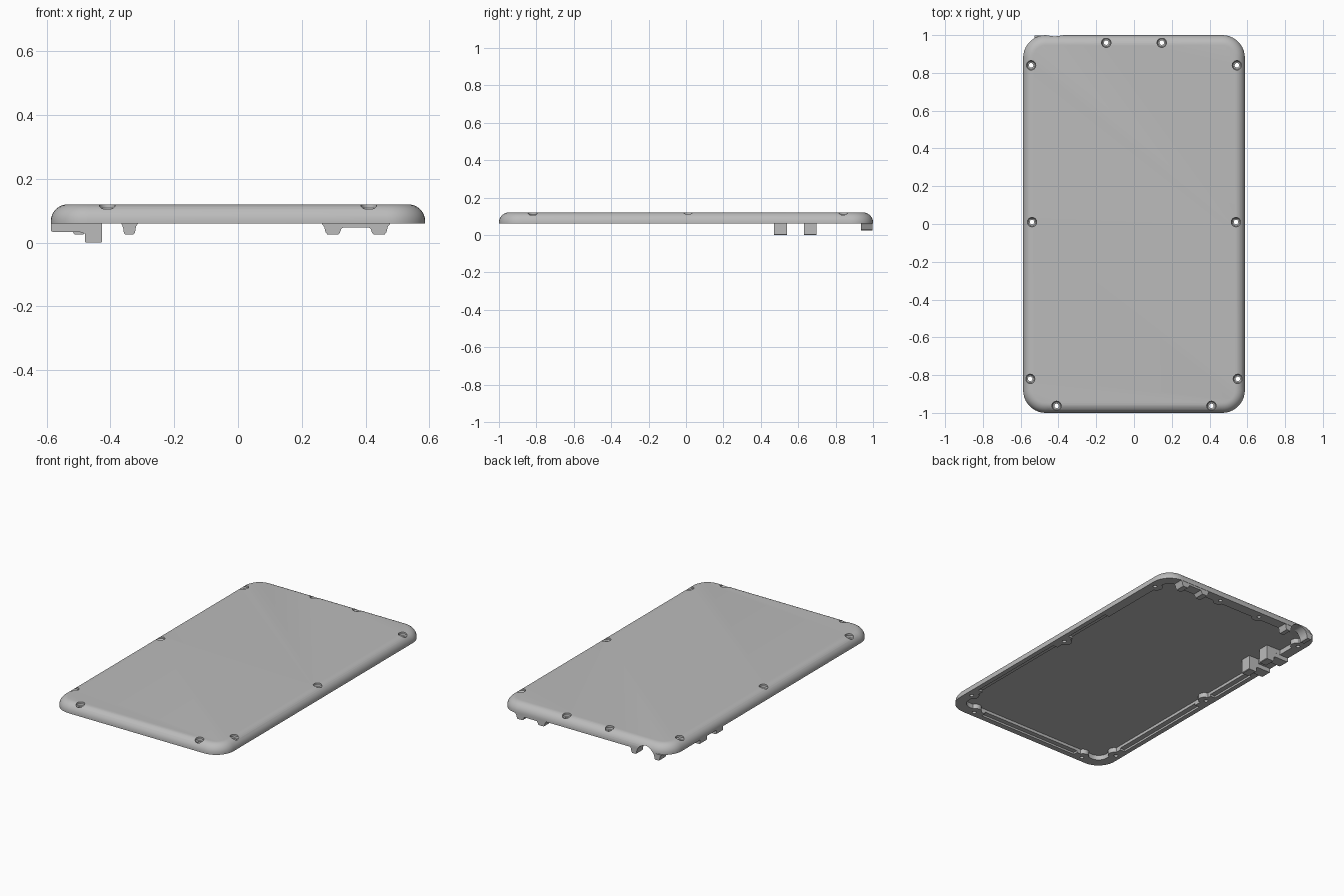
import bpy, bmesh, math

if "Cube" in bpy.data.objects:
    bpy.data.objects.remove(bpy.data.objects["Cube"], do_unlink=True)

grey = bpy.data.materials.new("plain grey")
grey.use_nodes = True
grey.diffuse_color = (0.5, 0.5, 0.5, 1)
grey.node_tree.nodes["Principled BSDF"].inputs["Base Color"].default_value = (0.5, 0.5, 0.5, 1)

HALF_X, HALF_Y, RIM, TOP, CEILING = 0.587, 1.0, 0.06, 0.12, 0.09


def finish(name, bm):
    bmesh.ops.recalc_face_normals(bm, faces=bm.faces)
    mesh = bpy.data.meshes.new(name)
    bm.to_mesh(mesh)
    bm.free()
    obj = bpy.data.objects.new(name, mesh)
    bpy.context.collection.objects.link(obj)
    mesh.materials.append(grey)
    return obj


def rounded_rect(hx, hy, r, steps=10):
    pts = []
    for i, (sx, sy) in enumerate([(1, 1), (-1, 1), (-1, -1), (1, -1)]):
        for k in range(steps + 1):
            a = math.pi / 2 * (i + k / steps)
            pts.append((sx * (hx - r) + r * math.cos(a), sy * (hy - r) + r * math.sin(a)))
    return pts


def loft(bm, rings):
    """Skin closed rings of 3D points and cap both ends."""
    loops = [[bm.verts.new(p) for p in ring] for ring in rings]
    n = len(loops[0])
    for a, b in zip(loops, loops[1:]):
        for i in range(n):
            bm.faces.new((a[i], a[(i + 1) % n], b[(i + 1) % n], b[i]))
    bm.faces.new(loops[0][::-1])
    bm.faces.new(loops[-1])


def lathe(bm, x, y, profile, sides=24):
    """Stack of circles (radius, z) about an upright axis."""
    loft(bm, [[(x + r * math.cos(math.tau * i / sides), y + r * math.sin(math.tau * i / sides), z)
               for i in range(sides)] for r, z in profile])


def box(bm, x0, x1, y0, y1, z0, z1):
    ring = [(x0, y0), (x1, y0), (x1, y1), (x0, y1)]
    loft(bm, [[(x, y, z) for x, y in ring] for z in (z0, z1)])


def extrude_y(name, profile, y0, y1):
    bm = bmesh.new()
    loft(bm, [[(x, y, z) for x, z in profile] for y in (y0, y1)])
    return finish(name, bm)


def combine(target, tool, operation):
    mod = target.modifiers.new(operation.lower(), "BOOLEAN")
    mod.operation, mod.object, mod.solver = operation, tool, "EXACT"
    mod.use_self = True
    bpy.context.view_layer.objects.active = target
    bpy.ops.object.modifier_apply(modifier=mod.name)
    bpy.data.objects.remove(tool, do_unlink=True)


# Shell with a rounded upper edge
fillet = 0.053
bm = bmesh.new()
rings = [[(x, y, RIM) for x, y in rounded_rect(HALF_X, HALF_Y, 0.12)]]
for k in range(9):
    a = math.pi / 2 * k / 8
    inset = fillet * (1 - math.cos(a))
    z = TOP - fillet + fillet * math.sin(a)
    rings.append([(x, y, z) for x, y in rounded_rect(HALF_X - inset, HALF_Y - inset, 0.12 - inset)])
loft(bm, rings)
shell = finish("back_shell", bm)

# Hollow underside
bm = bmesh.new()
loft(bm, [[(x, y, z) for x, y in rounded_rect(0.525, 0.935, 0.06)] for z in (0.03, CEILING)])
combine(shell, finish("cavity_cutter", bm), "DIFFERENCE")

# Shallow steps in the rim between the screws
bm = bmesh.new()
for s in (-1, 1):
    for y0, y1 in ((-0.75, -0.07), (0.07, 0.4)):
        box(bm, *sorted((s * 0.515, s * 0.557)), y0, y1, 0.04, 0.072)
box(bm, -0.35, 0.35, -0.965, -0.925, 0.04, 0.072)
combine(shell, finish("rim_step_cutter", bm), "DIFFERENCE")

# Screw bosses, then stepped screw holes
screws = [(s * x, y) for s in (-1, 1)
          for x, y in ((0.545, 0.84), (0.54, 0.01), (0.55, -0.82), (0.147, 0.96), (0.41, -0.963))]
bm = bmesh.new()
for x, y in screws:
    inward = 0.012
    bx = x - math.copysign(inward, x) if abs(x) > 0.5 else x
    by = y - math.copysign(inward, y) if abs(y) > 0.9 else y
    lathe(bm, bx, by, [(0.036, RIM), (0.036, 0.1)])
combine(shell, finish("boss_tool", bm), "UNION")
bm = bmesh.new()
for x, y in screws:
    lathe(bm, x, y, [(0.012, 0.03), (0.012, 0.099), (0.02, 0.101), (0.025, 0.108), (0.025, 0.14)])
combine(shell, finish("screw_cutter", bm), "DIFFERENCE")

# Round socket opening through the back rim
JACK_X, JACK_Z, JACK_R = -0.42, 0.03, 0.062
circle = [(JACK_X + JACK_R * math.cos(math.tau * i / 32), JACK_Z + JACK_R * math.sin(math.tau * i / 32))
          for i in range(32)]
combine(shell, extrude_y("socket_cutter", circle, 0.9, 1.05), "DIFFERENCE")

# Tabs either side of the round socket, concave toward it
for s, name in ((1, "left"), (-1, "right")):
    arc = [math.radians(32 - 8 * k) for k in range(5)]
    profile = [(JACK_X + s * JACK_R * math.cos(a), JACK_Z + JACK_R * math.sin(a)) for a in arc]
    profile += [(JACK_X + s * 0.066, 0.025), (JACK_X + s * 0.092, 0.025),
                (JACK_X + s * 0.097, 0.032), (JACK_X + s * 0.1, 0.05), (JACK_X + s * 0.108, 0.063)]
    extrude_y("socket_tab_" + name, profile, 0.935, 0.998)

# Bridge with two feet around the flat socket
half = [(0.041, 0.047), (0.046, 0.043), (0.051, 0.03), (0.056, 0.026),
        (0.09, 0.026), (0.095, 0.032), (0.1, 0.05), (0.11, 0.063)]
profile = [(0.37 + x, z) for x, z in half] + [(0.37 - x, z) for x, z in half[::-1]]
extrude_y("flat_socket_bridge", profile, 0.935, 0.998)

# Button supports: an upright post with an arm out to the side wall
for y, name in ((0.505, "front"), (0.665, "back")):
    profile = [(-0.586, 0.065), (-0.586, 0.036), (-0.58, 0.033), (-0.495, 0.033), (-0.48, 0.028),
               (-0.48, 0.003), (-0.477, 0), (-0.43, 0), (-0.427, 0.003), (-0.427, 0.095), (-0.53, 0.095),
               (-0.53, 0.065)]
    extrude_y("button_support_" + name, profile, y - 0.034, y + 0.034)

# Ledge joining the supports to the rim
bm = bmesh.new()
box(bm, -0.53, -0.495, 0.47, 0.7, RIM, 0.095)
finish("button_ledge", bm)

for obj in list(bpy.context.collection.objects):
    if obj.type == "MESH" and grey.name in obj.data.materials:
        bpy.ops.object.select_all(action="DESELECT")
        obj.select_set(True)
        bpy.context.view_layer.objects.active = obj
        bpy.ops.object.shade_smooth_by_angle(angle=math.radians(35))
